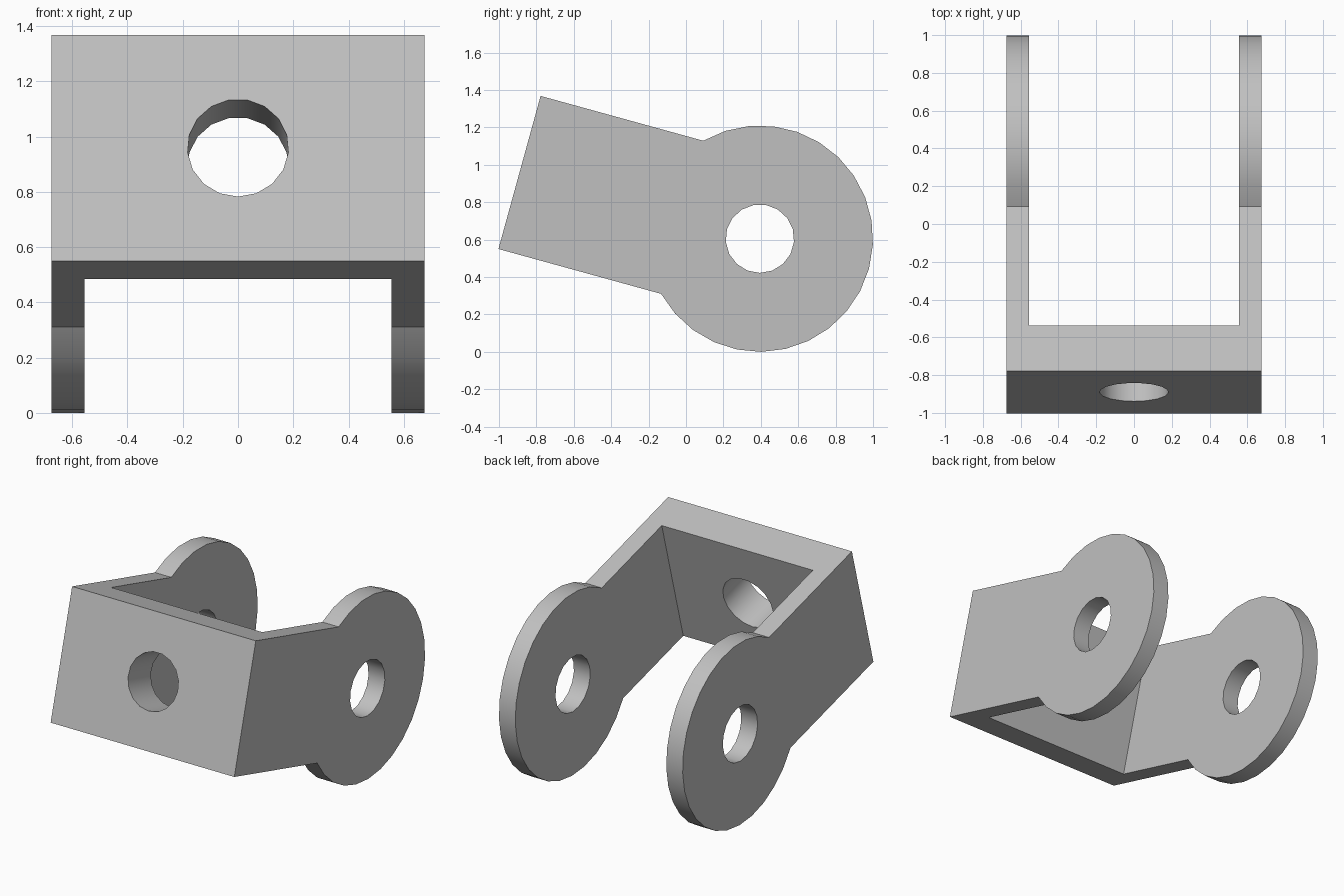
import bpy, bmesh, math
from mathutils import Matrix, Vector

if "Cube" in bpy.data.objects:
    bpy.data.objects.remove(bpy.data.objects["Cube"])

# Main dimensions
WIDTH, INNER = 1.35, 1.11
RADIUS, HOLE = 0.605, 0.183
HALF, REACH, WALL = 0.4245, 1.333, 0.248
TILT = math.radians(-15.4)
PIVOT = Vector((0, 0.395, 0.605))
tilted = Matrix.Translation(PIVOT) @ Matrix.Rotation(TILT, 4, "X")

grey = bpy.data.materials.new("light grey")
grey.use_nodes = True
colour = (0.53, 0.53, 0.53, 1)
grey.diffuse_color = colour
grey.node_tree.nodes["Principled BSDF"].inputs["Base Color"].default_value = colour


def prism(name, outline, depth, matrix):
    """Extrude an outline in local YZ symmetrically along X."""
    bm = bmesh.new()
    face = bm.faces.new([bm.verts.new((-depth / 2, y, z)) for y, z in outline])
    top = bmesh.ops.extrude_face_region(bm, geom=[face])["geom"]
    moved = [g for g in top if isinstance(g, bmesh.types.BMVert)]
    bmesh.ops.translate(bm, verts=moved, vec=(depth, 0, 0))
    bmesh.ops.recalc_face_normals(bm, faces=bm.faces)
    bm.transform(matrix)
    mesh = bpy.data.meshes.new(name)
    bm.to_mesh(mesh)
    bm.free()
    mesh.materials.append(grey)
    obj = bpy.data.objects.new(name, mesh)
    bpy.context.collection.objects.link(obj)
    return obj


def ring(radius, sides, start):
    angles = [start + math.tau * i / sides for i in range(sides)]
    return [(radius * math.cos(a), radius * math.sin(a)) for a in angles]


def cut(body, cutter):
    cutter.hide_render = True
    bpy.context.view_layer.objects.active = body
    mod = body.modifiers.new("cut", "BOOLEAN")
    mod.operation, mod.solver, mod.object = "DIFFERENCE", "EXACT", cutter
    bpy.ops.object.modifier_apply(modifier=mod.name)
    bpy.data.objects.remove(cutter)


# Bracket side outline: round lug joined to a straight arm
join = math.asin(HALF / RADIUS)
sweep, steps = 2 * (math.pi - join), 22
outline = [(RADIUS * math.cos(a), RADIUS * math.sin(a))
           for a in (join - math.pi + sweep * i / steps for i in range(steps + 1))]
outline += [(-REACH, HALF), (-REACH, -HALF)]
bracket = prism("clevis_bracket", outline, WIDTH, tilted)

# Open slot between the two arms
back = WALL - REACH
slot = [(back, -1), (1, -1), (1, 1), (back, 1)]
cut(bracket, prism("slot_cutter", slot, INNER, tilted))

# Pivot holes through both lugs
pivot_hole = ring(HOLE, 17, -math.pi / 2)
cut(bracket, prism("pivot_cutter", pivot_hole, 2, Matrix.Translation(PIVOT)))

# Mounting hole through the front plate
along_arm = tilted @ Matrix.Translation((0, -REACH, 0)) @ Matrix.Rotation(math.pi / 2, 4, "Z")
cut(bracket, prism("mount_cutter", pivot_hole, 1, along_arm))

bpy.ops.object.select_all(action="DESELECT")
bracket.select_set(True)
bpy.context.view_layer.objects.active = bracket
bpy.ops.object.shade_smooth_by_angle(angle=math.radians(30))
